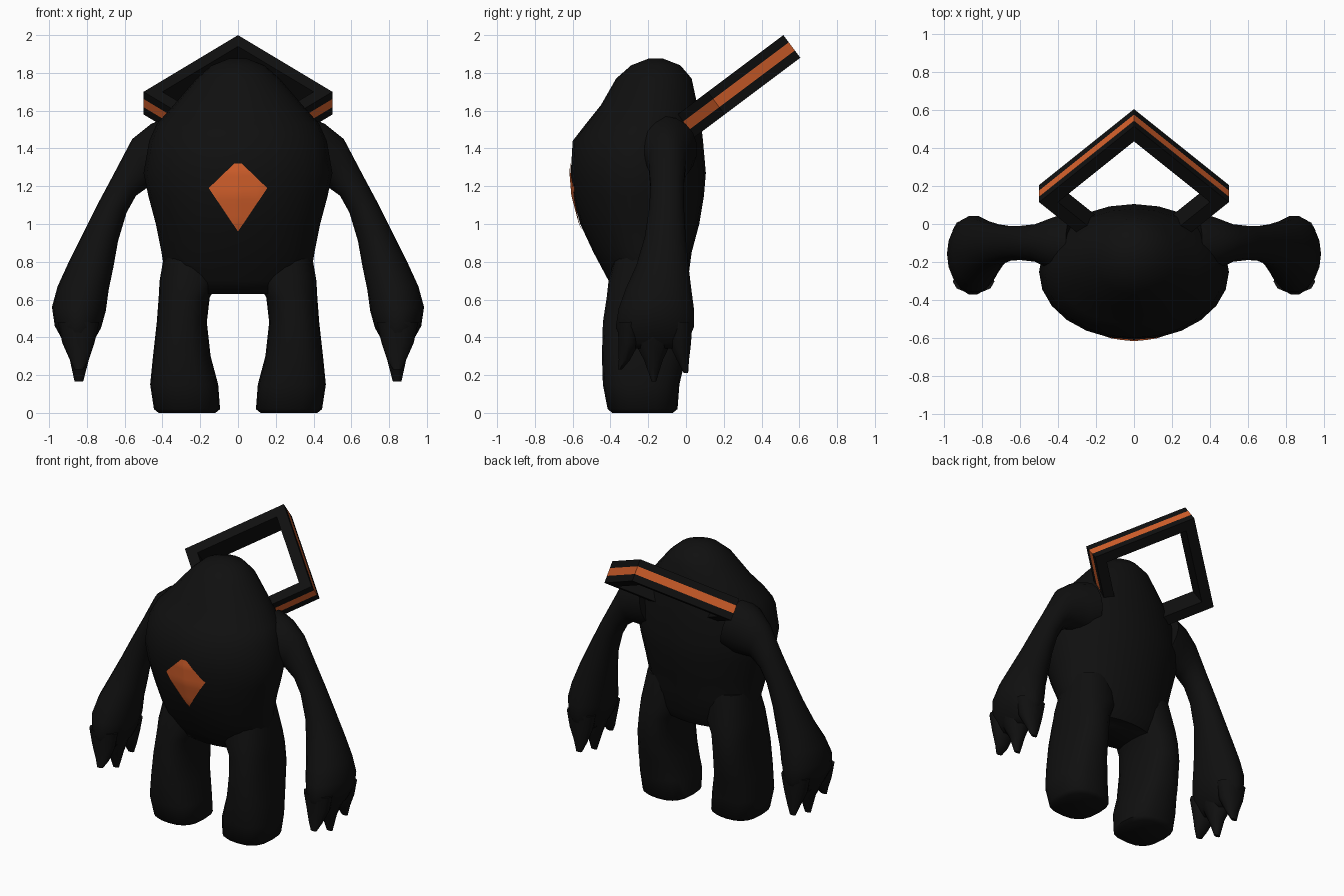
import bpy, bmesh, math
from mathutils import Vector
from mathutils.bvhtree import BVHTree

if "Cube" in bpy.data.objects:
    bpy.data.objects.remove(bpy.data.objects["Cube"])


def material(name, color):
    m = bpy.data.materials.new(name)
    m.use_nodes = True
    m.diffuse_color = (*color, 1)
    b = m.node_tree.nodes["Principled BSDF"]
    b.inputs["Base Color"].default_value = (*color, 1)
    b.inputs["Roughness"].default_value = 0.8
    return m


BLACK = material("soot black", (0.005, 0.005, 0.005))
ORANGE = material("burnt orange", (0.68, 0.12, 0.025))


def finish(bm, name, mats, smooth=True, mirror=False):
    bmesh.ops.recalc_face_normals(bm, faces=bm.faces)
    me = bpy.data.meshes.new(name)
    bm.to_mesh(me)
    bm.free()
    ob = bpy.data.objects.new(name, me)
    bpy.context.collection.objects.link(ob)
    for m in mats:
        me.materials.append(m)
    if smooth:
        bpy.ops.object.select_all(action="DESELECT")
        ob.select_set(True)
        bpy.context.view_layer.objects.active = ob
        bpy.ops.object.shade_smooth_by_angle(angle=math.radians(55))
    if mirror:
        ob.modifiers.new("mirror", "MIRROR").use_mirror_merge = False
    return ob


def loft(bm, rings, sides=18, power=2.0):
    """Each ring: inner (x, z), outer (x, z), front y, back y."""
    loops = []
    for (xi, zi), (xo, zo), y0, y1 in rings:
        mid = Vector(((xi + xo) / 2, (y0 + y1) / 2, (zi + zo) / 2))
        a = Vector(((xo - xi) / 2, 0, (zo - zi) / 2))
        b = Vector((0, (y1 - y0) / 2, 0))
        loop = []
        for i in range(sides):
            t = math.tau * i / sides
            c, s = math.cos(t), math.sin(t)
            c = math.copysign(abs(c) ** (2 / power), c)
            s = math.copysign(abs(s) ** (2 / power), s)
            loop.append(bm.verts.new(mid + a * c + b * s))
        loops.append(loop)
    for p, q in zip(loops, loops[1:]):
        for i in range(sides):
            j = (i + 1) % sides
            bm.faces.new((p[i], p[j], q[j], q[i]))
    bm.faces.new(loops[0])
    bm.faces.new(loops[-1])


# Body and head: height, half width, front y, back y
profile = [
    (1.875, 0.05, -0.20, -0.12), (1.84, 0.14, -0.29, -0.03),
    (1.77, 0.22, -0.37, 0.03), (1.63, 0.34, -0.45, 0.06),
    (1.53, 0.43, -0.53, 0.08), (1.44, 0.47, -0.60, 0.09),
    (1.27, 0.50, -0.61, 0.105), (1.15, 0.475, -0.60, 0.095),
    (1.0, 0.435, -0.56, 0.07), (0.85, 0.405, -0.49, 0.03),
    (0.70, 0.38, -0.41, 0.01), (0.63, 0.30, -0.36, -0.03),
]
bm = bmesh.new()
loft(bm, [((-w, z), (w, z), f, b) for z, w, f, b in profile], 24)
bmesh.ops.recalc_face_normals(bm, faces=bm.faces)
body_tree = BVHTree.FromBMesh(bm)
finish(bm, "body", [BLACK])

# Legs
bm = bmesh.new()
loft(bm, [
    ((0.08, 0.90), (0.38, 0.90), -0.36, -0.02),
    ((0.10, 0.70), (0.415, 0.70), -0.41, 0.02),
    ((0.15, 0.61), (0.42, 0.61), -0.42, 0.03),
    ((0.165, 0.48), (0.43, 0.48), -0.44, 0.035),
    ((0.145, 0.30), (0.45, 0.30), -0.445, 0.0),
    ((0.105, 0.15), (0.465, 0.15), -0.44, -0.035),
    ((0.095, 0.02), (0.445, 0.02), -0.415, -0.045),
    ((0.12, 0.0), (0.42, 0.0), -0.39, -0.07),
], 20, 2.5)
finish(bm, "legs", [BLACK], mirror=True)

# Arms, from shoulder to palm
bm = bmesh.new()
loft(bm, [
    ((0.28, 1.22), (0.36, 1.57), -0.28, 0.06),
    ((0.36, 1.20), (0.46, 1.53), -0.25, 0.04),
    ((0.47, 1.20), (0.56, 1.45), -0.20, 0.0),
    ((0.54, 1.15), (0.66, 1.26), -0.19, -0.01),
    ((0.59, 1.06), (0.735, 1.12), -0.195, -0.01),
    ((0.635, 0.91), (0.82, 0.95), -0.22, 0.0),
    ((0.66, 0.77), (0.90, 0.79), -0.265, 0.015),
    ((0.685, 0.65), (0.955, 0.67), -0.32, 0.03),
    ((0.70, 0.54), (0.985, 0.56), -0.36, 0.045),
    ((0.725, 0.45), (0.97, 0.46), -0.375, 0.045),
    ((0.77, 0.37), (0.92, 0.37), -0.34, 0.01),
    ((0.80, 0.34), (0.89, 0.34), -0.30, -0.03),
])
# Three claws: base front and back, tip y, tip z
for f, b, ty, tz in ((-0.365, -0.24, -0.35, 0.23),
                     (-0.28, -0.07, -0.17, 0.165),
                     (-0.10, 0.035, 0.0, 0.21)):
    loft(bm, [
        ((0.735, 0.48), (0.955, 0.48), f, b),
        ((0.76, 0.37), (0.93, 0.37), f + 0.005, b - 0.005),
        ((0.79, 0.28), (0.89, 0.28), (f + ty) / 2, (b + ty) / 2),
        ((0.82, tz), (0.865, tz), ty - 0.012, ty + 0.012),
    ], 10)
finish(bm, "arms", [BLACK], mirror=True)

# Square back frame with a stripe around its outer edge
center = Vector((0, 0.16, 1.64))
up, normal = Vector((0, 0.8, 0.6)), Vector((0, -0.6, 0.8))
section = [(0.40, -0.075), (0.50, -0.075), (0.50, -0.027),
           (0.50, 0.027), (0.50, 0.075), (0.40, 0.075)]
bm = bmesh.new()
corners = []
for k in range(4):
    out = Vector((1, 0, 0)) * math.cos(k * math.pi / 2) + up * math.sin(k * math.pi / 2)
    corners.append([bm.verts.new(center + out * r + normal * h) for r, h in section])
for k in range(4):
    p, q = corners[k], corners[(k + 1) % 4]
    for i in range(6):
        j = (i + 1) % 6
        face = bm.faces.new((p[i], p[j], q[j], q[i]))
        face.material_index = 1 if i == 2 else 0
finish(bm, "back_frame", [BLACK, ORANGE], smooth=False)

# Chest gem plate, draped over the body
bm = bmesh.new()
outline = [(0, 0.96), (0.155, 1.19), (0.02, 1.32), (-0.02, 1.32), (-0.155, 1.19)]
rim = [bm.verts.new((x, 0, z)) for x, z in outline]
hub = bm.verts.new((0, 0, 1.18))
for i in range(5):
    bm.faces.new((hub, rim[i], rim[(i + 1) % 5]))
bmesh.ops.subdivide_edges(bm, edges=bm.edges[:], cuts=7, use_grid_fill=True)
for v in bm.verts:
    hit = body_tree.ray_cast(Vector((v.co.x, -2, v.co.z)), Vector((0, 1, 0)))[0]
    v.co.y = hit.y - 0.007
finish(bm, "chest_gem", [ORANGE])
